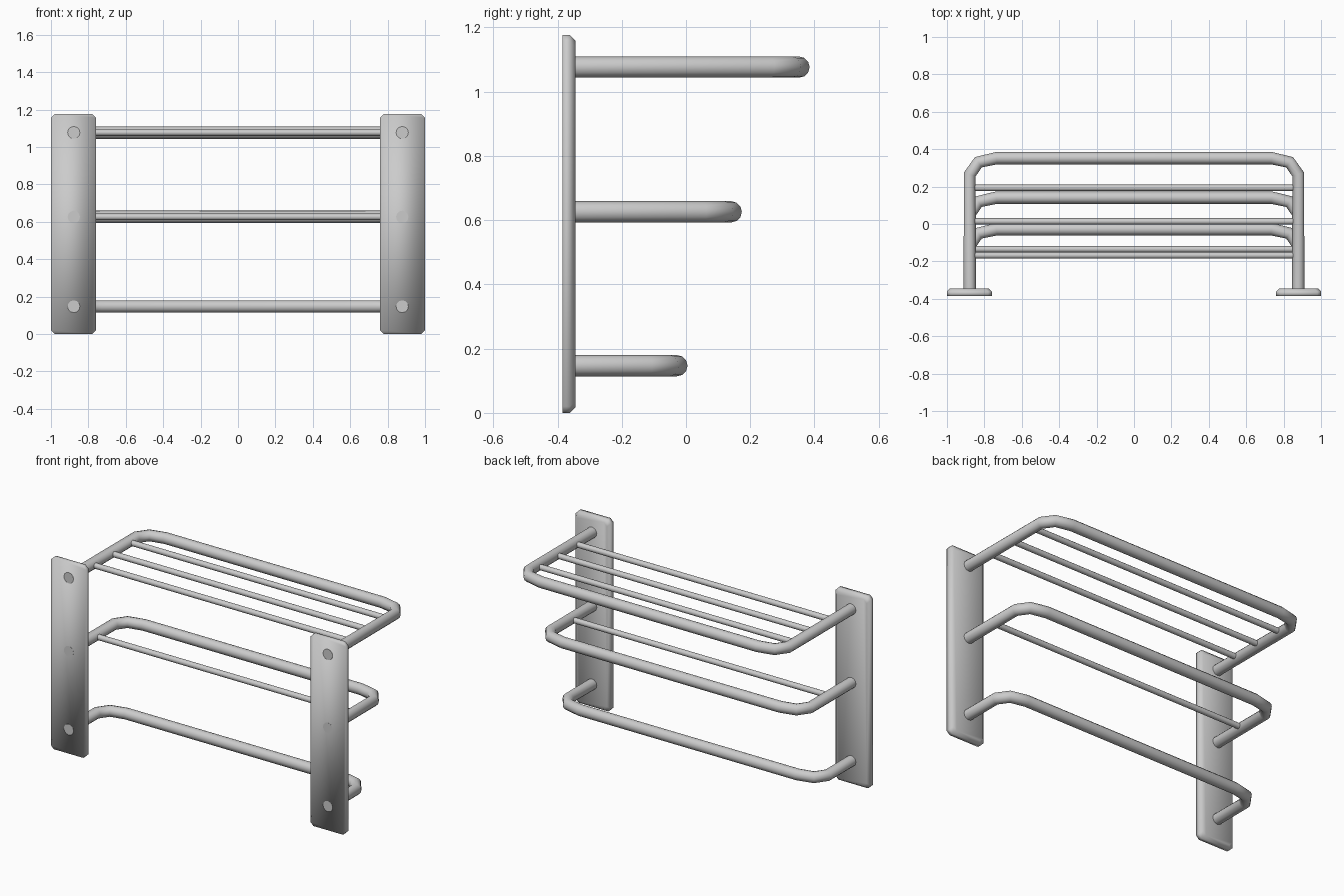
import bpy, bmesh

if "Cube" in bpy.data.objects:
    bpy.data.objects.remove(bpy.data.objects["Cube"])

BACK = -0.384      # wall side of the plates
ARM_X = 0.878      # centre of the side arms


def finish(obj, angle=0.9):
    bpy.ops.object.select_all(action='DESELECT')
    obj.select_set(True)
    bpy.context.view_layer.objects.active = obj
    if obj.type == 'CURVE':
        bpy.ops.object.convert(target='MESH')
    bpy.ops.object.shade_smooth_by_angle(angle=angle)


def tube(name, points, radius):
    cu = bpy.data.curves.new(name, 'CURVE')
    cu.dimensions = '3D'
    cu.bevel_depth = radius
    cu.bevel_resolution = 4
    cu.use_fill_caps = True
    sp = cu.splines.new('POLY')
    sp.points.add(len(points) - 1)
    for p, co in zip(sp.points, points):
        p.co = (*co, 1)
    obj = bpy.data.objects.new(name, cu)
    bpy.context.collection.objects.link(obj)
    finish(obj)


def rail(name, front, z):
    # U-shaped rail with faceted bends
    half = [(-ARM_X, BACK - 0.0005), (-ARM_X, front - 0.087),
            (-0.832, front - 0.022), (-0.735, front)]
    path = half + [(-x, y) for x, y in reversed(half)]
    tube(name, [(x, y, z) for x, y in path], 0.033)


def plate(name, cx):
    # wall plate: clipped corners and a softly shaded chamfer on the rail side
    w, h, c, d = 0.12, 1.176, 0.02, 0.040
    rings = []
    bm = bmesh.new()
    for y, i in ((BACK, 0), (BACK + d - 0.017, 0), (BACK + d, 0.017)):
        x1, z0, z1 = w - i, i, h - i
        outline = [(-x1 + c, z0), (x1 - c, z0), (x1, z0 + c), (x1, z1 - c),
                   (x1 - c, z1), (-x1 + c, z1), (-x1, z1 - c), (-x1, z0 + c)]
        rings.append([bm.verts.new((cx + x, y, z)) for x, z in outline])
    bm.faces.new(rings[0])
    bm.faces.new(rings[-1])
    for a, b in zip(rings, rings[1:]):
        for k in range(8):
            n = (k + 1) % 8
            bm.faces.new((a[k], a[n], b[n], b[k]))
    bmesh.ops.recalc_face_normals(bm, faces=bm.faces)
    me = bpy.data.meshes.new(name)
    bm.to_mesh(me)
    bm.free()
    obj = bpy.data.objects.new(name, me)
    bpy.context.collection.objects.link(obj)
    finish(obj, 3.14)


# Wall plates
plate("left_wall_plate", -0.88)
plate("right_wall_plate", 0.88)

# Three stepped rails
rail("top_rail", 0.352, 1.0765)
rail("middle_rail", 0.141, 0.626)
rail("bottom_rail", -0.028, 0.147)

# Thin cross rods: three on the top shelf, one on the middle shelf
for i, (y, z) in enumerate([(0.193, 1.0765), (0.014, 1.0765), (-0.168, 1.0765), (-0.135, 0.626)]):
    tube(f"cross_rod_{i + 1}", [(-ARM_X, y, z), (ARM_X, y, z)], 0.017)
